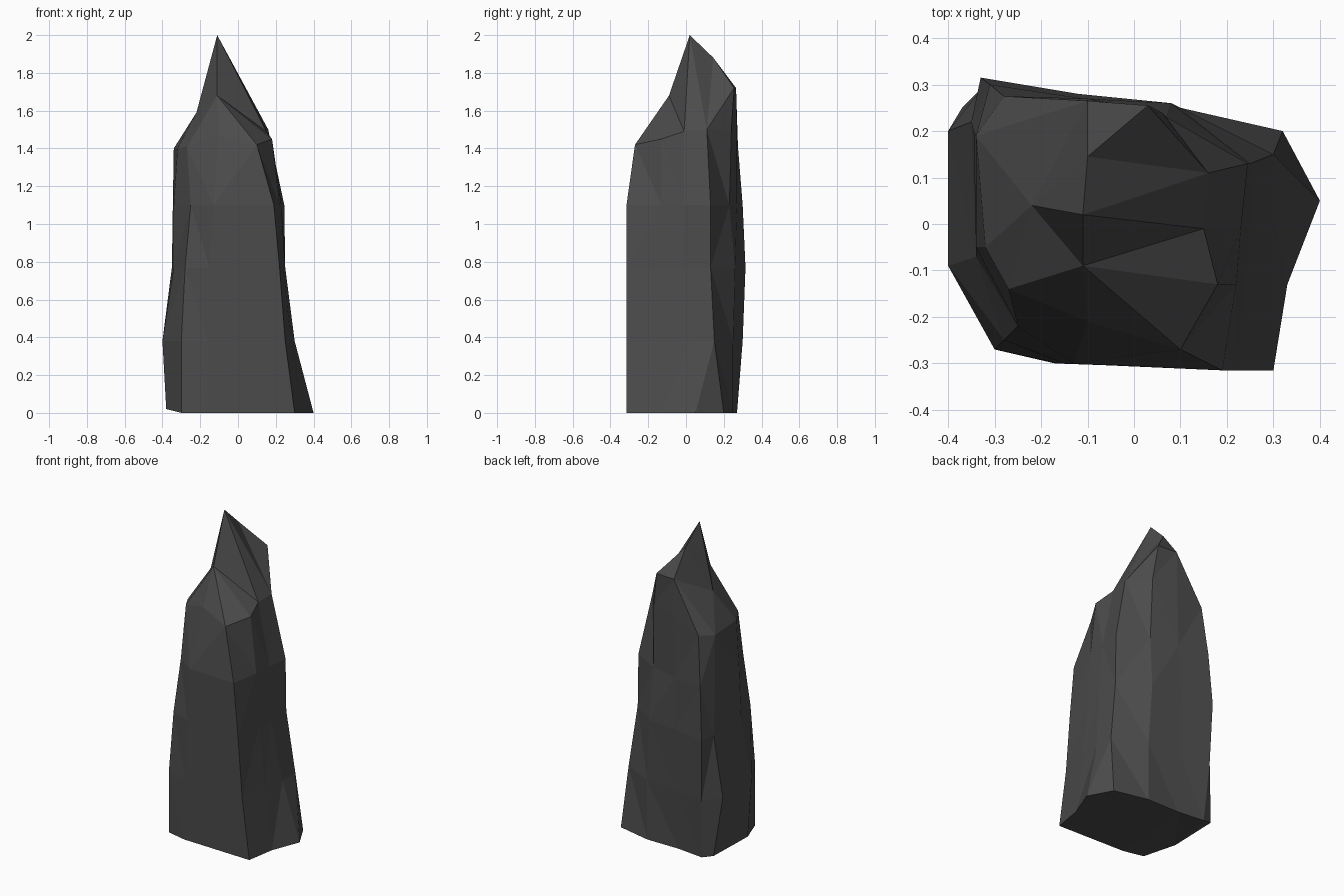
import bpy
import bmesh

default_cube = bpy.data.objects.get("Cube")
if default_cube:
    bpy.data.objects.remove(default_cube, do_unlink=True)

UNIT = 0.01  # positions below are in hundredths

# Heights of the lower rings of the stone, shared by every vertical ridge
ring_heights = [0, 38, 77, 110]

# Vertical ridges around the stone: x, y on each ring, then the shoulder point
ridges = {
    "front_left": [(-30, -27), (-30, -27), (-28, -25), (-25, -22), (-27, -14, 141)],
    "front_middle": [(-17, -30), (-16, -30), (-15, -30), (-13, -30), (-10, -21, 147)],
    "front_right": [(30, -31.5), (25, -31.5), (22, -31.5), (19, -31.5), (10, -27, 142)],
    "right_front": [(33, -13), (28, -13), (24, -13), (22, -13), (18, -13, 145)],
    "right_middle": [(40, 5), (30, 2), (25, -2), (23, -1), (15, -1, 149)],
    "right_back": [(32, 20), (30, 15), (25, 13), (24.5, 13), (16, 11, 150)],
    "back_right": [(10, 25), (10, 25), (8, 26), (7, 23), (6, 24, 150)],
    "back_middle": [(-12, 25), (-12, 27), (-12, 28), (-11, 27), (-10, 27, 150)],
    "back_left": [(-30, 27), (-32, 30), (-33, 31.5), (-31, 30), (-28, 27.5, 141)],
    "left_back": [(-37, 25), (-40, 20), (-35, 22), (-34.5, 20), (-34, 19, 140)],
    "left_front": [(-38, -8), (-40, -9), (-34, -7), (-34, -5), (-32, -5, 140)],
}

# Points of the broken peak above the shoulder
peak_points = {
    "tip": (-11, 2, 200),
    "ledge": (-11, -9, 168),
    "left_shelf": (-22, 4, 159),
    "rear_tip": (-10, 14.5, 188),
    "rear_right": (3, 25.5, 172),
    "rear_middle": (-10, 26.5, 172),
}

# Facets of the peak, named by their corners
peak_facets = [
    ("front_left", "front_middle", "ledge"),
    ("front_middle", "front_right", "ledge"),
    ("front_right", "right_front", "ledge"),
    ("right_front", "right_middle", "ledge"),
    ("ledge", "right_middle", "tip"),
    ("right_middle", "right_back", "tip"),
    ("right_back", "rear_tip", "tip"),
    ("right_back", "rear_right", "rear_tip"),
    ("right_back", "back_right", "rear_right"),
    ("back_right", "back_middle", "rear_middle"),
    ("back_right", "rear_middle", "rear_right"),
    ("rear_right", "rear_middle", "rear_tip"),
    ("back_middle", "back_left", "rear_middle"),
    ("back_left", "left_back", "rear_middle"),
    ("left_back", "left_shelf", "rear_middle"),
    ("rear_middle", "left_shelf", "rear_tip"),
    ("rear_tip", "left_shelf", "tip"),
    ("left_back", "left_front", "left_shelf"),
    ("left_front", "front_left", "left_shelf"),
    ("front_left", "ledge", "left_shelf"),
    ("ledge", "tip", "left_shelf"),
]


def make_material(name, colour):
    material = bpy.data.materials.new(name)
    material.use_nodes = True
    material.diffuse_color = colour
    shader = next(n for n in material.node_tree.nodes if n.type == "BSDF_PRINCIPLED")
    shader.inputs["Base Color"].default_value = colour
    shader.inputs["Roughness"].default_value = 0.9
    return material


def add_point(bm, x, y, z):
    return bm.verts.new((x * UNIT, y * UNIT, z * UNIT))


bm = bmesh.new()

# Ridge columns, with the left foot slightly raised off the ground
columns = {}
for name, points in ridges.items():
    column = [add_point(bm, *p, z) for p, z in zip(points[:-1], ring_heights)]
    column.append(add_point(bm, *points[-1]))
    if name.startswith("left"):
        column[0].co.z += 2 * UNIT
    columns[name] = column

# Sides between neighbouring ridges
order = list(columns.values())
for here, after in zip(order, order[1:] + order[:1]):
    for level in range(len(ring_heights)):
        bm.faces.new((here[level], after[level], after[level + 1], here[level + 1]))

# Underside
bm.faces.new([column[0] for column in reversed(order)])

# Peak
corners = {name: column[-1] for name, column in columns.items()}
corners.update({name: add_point(bm, *p) for name, p in peak_points.items()})
for facet in peak_facets:
    bm.faces.new([corners[name] for name in facet])

bmesh.ops.triangulate(bm, faces=bm.faces[:])
bmesh.ops.recalc_face_normals(bm, faces=bm.faces[:])

mesh = bpy.data.meshes.new("standing_rock")
bm.to_mesh(mesh)
bm.free()
mesh.materials.append(make_material("dark_grey_stone", (0.07, 0.07, 0.07, 1)))
rock = bpy.data.objects.new("standing_rock", mesh)
bpy.context.collection.objects.link(rock)
